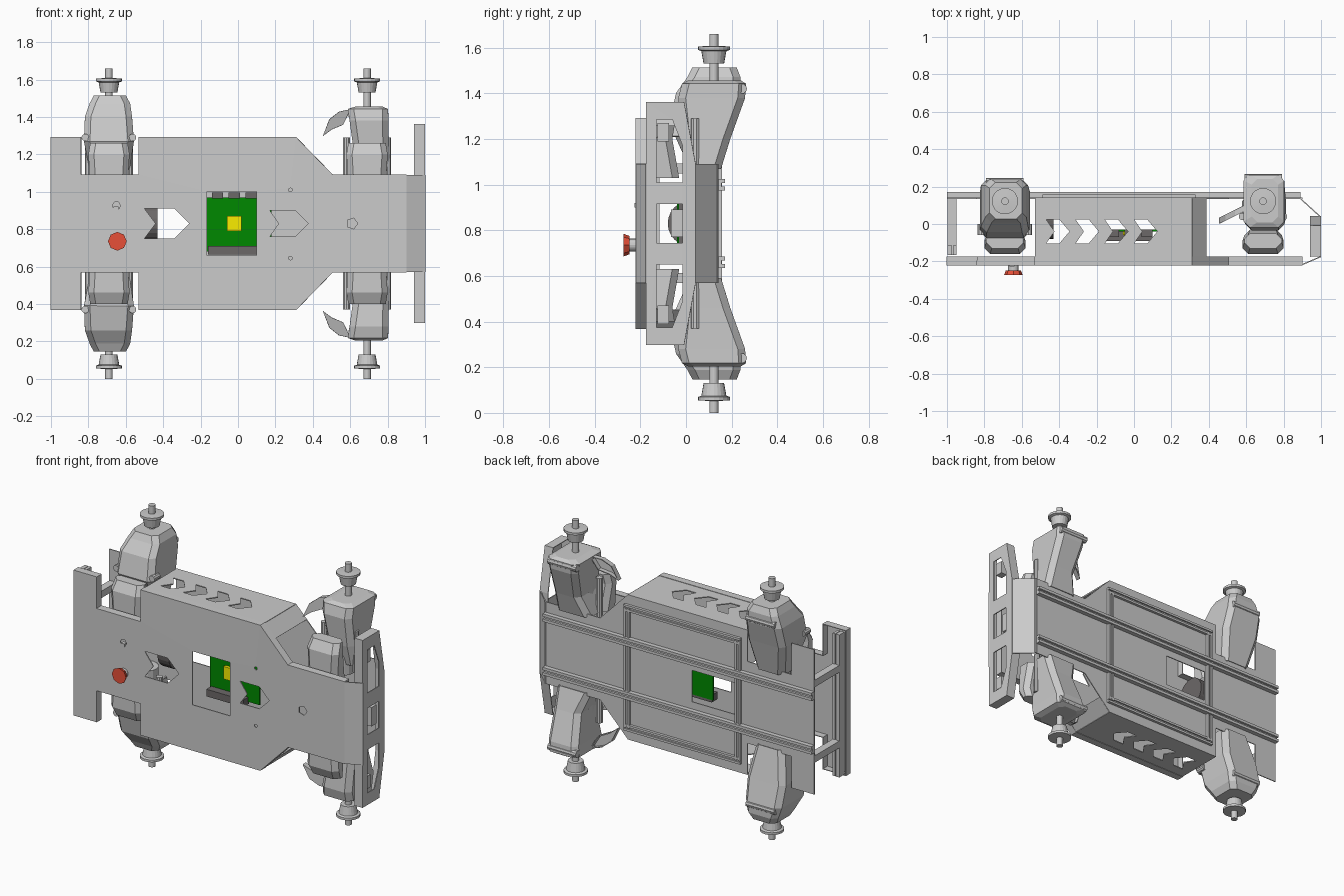
import bpy, bmesh, math
from mathutils import Vector, Matrix

if "Cube" in bpy.data.objects:
    bpy.data.objects.remove(bpy.data.objects["Cube"])

ZC = 0.83  # mirror plane between upper and lower halves


def make(name, bm, color=None, mat=None, solid=0):
    bmesh.ops.recalc_face_normals(bm, faces=bm.faces[:])
    me = bpy.data.meshes.new(name)
    bm.to_mesh(me)
    bm.free()
    ob = bpy.data.objects.new(name, me)
    bpy.context.collection.objects.link(ob)
    if color:
        m = bpy.data.materials.get(mat) or bpy.data.materials.new(mat)
        m.diffuse_color = color
        m.use_nodes = True
        m.node_tree.nodes["Principled BSDF"].inputs["Base Color"].default_value = m.diffuse_color
        me.materials.append(m)
    if solid:
        md = ob.modifiers.new("thickness", 'SOLIDIFY')
        md.thickness = solid
        md.offset = 0
    return ob


def flip(z, s):
    return ZC + s * (z - ZC)


def box(name, x0, x1, y0, y1, z0, z1, color=None, mat=None):
    bm = bmesh.new()
    bmesh.ops.create_cube(bm, size=1)
    for v in bm.verts:
        v.co = Vector(((x0 + x1) / 2 + v.co.x * (x1 - x0),
                       (y0 + y1) / 2 + v.co.y * (y1 - y0),
                       (z0 + z1) / 2 + v.co.z * (z1 - z0)))
    return make(name, bm, color, mat)


def cyl(name, c, r, length, axis, n=20, color=None, mat=None, r2=None):
    bm = bmesh.new()
    rot = {'X': Matrix.Rotation(math.pi / 2, 4, 'Y'),
           'Y': Matrix.Rotation(math.pi / 2, 4, 'X'), 'Z': Matrix()}[axis]
    bmesh.ops.create_cone(bm, cap_ends=True, segments=n, radius1=r, radius2=r2 or r,
                          depth=length, matrix=Matrix.Translation(c) @ rot)
    return make(name, bm, color, mat)


def sheet(name, outer, holes, place, depth=0, thick=0.006):
    """Flat folded sheet with cut-outs; its rim is folded back by depth."""
    bm = bmesh.new()
    edges, rim = [], []
    for k, loop in enumerate([outer] + holes):
        vs = [bm.verts.new(place(u, v, 0)) for u, v in loop]
        es = [bm.edges.new((vs[i - 1], vs[i])) for i in range(len(vs))]
        edges += es
        if k == 0:
            rim = vs
    bmesh.ops.triangle_fill(bm, use_beauty=True, use_dissolve=True, edges=edges)
    if depth:
        back = [bm.verts.new(place(u, v, depth)) for u, v in outer]
        for i in range(len(rim)):
            bm.faces.new((rim[i - 1], rim[i], back[i], back[i - 1]))
    return make(name, bm, solid=thick)


def loft(name, sections, s, solid=0):
    """Tapered box through (z, x0, x1, y0, y1) sections with clipped corners."""
    bm = bmesh.new()
    rings = []
    for z, x0, x1, y0, y1 in sections:
        c = 0.03
        pts = [(x0 + c, y0), (x1 - c, y0), (x1, y0 + c), (x1, y1 - c),
               (x1 - c, y1), (x0 + c, y1), (x0, y1 - c), (x0, y0 + c)]
        rings.append([bm.verts.new((x, y, flip(z, s))) for x, y in pts])
    for a, b in zip(rings, rings[1:]):
        for i in range(8):
            bm.faces.new((a[i - 1], a[i], b[i], b[i - 1]))
    bm.faces.new(rings[-1])
    return make(name, bm, solid=solid)


def rect(x0, x1, y0, y1):
    return [(x0, y0), (x1, y0), (x1, y1), (x0, y1)]


def ngon(x, y, r, n):
    return [(x + r * math.cos(2 * math.pi * i / n), y + r * math.sin(2 * math.pi * i / n))
            for i in range(n)]


def chevron(x, y, w, h, notch, tip):
    return [(x, y + h), (x + w - tip, y + h), (x + w, y), (x + w - tip, y - h),
            (x, y - h), (x + notch, y)]


# Main deck plates, front and back
half = [(0.90, 1.09), (0.505, 1.09), (0.31, 1.29), (-0.53, 1.29), (-0.53, 1.09),
        (-0.84, 1.09), (-0.84, 1.29), (-1.0, 1.29)]
outline = half + [(x, flip(z, -1)) for x, z in reversed(half)]
sheet("front_plate", outline,
      [chevron(-0.5, ZC, 0.24, 0.08, 0.06, 0.08), rect(-0.165, 0.1, 0.66, 1.0),
       chevron(0.17, ZC, 0.205, 0.07, 0.05, 0.07), ngon(0.61, ZC, 0.03, 5),
       ngon(0.28, 1.01, 0.01, 8), ngon(0.28, 0.645, 0.01, 8), ngon(-0.65, 0.925, 0.022, 6)],
      lambda u, v, w: (u, -0.219 + w, v), depth=0.046)
sheet("back_plate", outline, [rect(-0.44, -0.14, 0.73, 0.93)],
      lambda u, v, w: (u, 0.138, v))

# Body side panels with arrow cut-outs, and the slanted corner walls
arrows = [chevron(x, -0.04, 0.125, 0.065, 0.045, 0.055) for x in (-0.47, -0.313, -0.157, 0.0)]
for s, side in ((1, "upper"), (-1, "lower")):
    sheet(side + "_side_panel", rect(-0.53, 0.31, -0.218, 0.138), arrows,
          lambda u, v, w: (u, v, flip(1.287, s)))
    sheet(side + "_corner_wall", rect(0, 1, -0.218, 0.138), [],
          lambda u, v, w: (0.31 + 0.075 * u, v, flip(1.287 - 0.077 * u, s)))

# Nose sheets and nose bumper
sheet("nose_front_sheet", rect(0, 1, 0.57, 1.09), [],
      lambda u, v, w: (0.9 + 0.1 * u, -0.217 + 0.043 * u, v))
sheet("nose_back_sheet", rect(0, 1, 0.57, 1.09), [],
      lambda u, v, w: (0.995 - 0.11 * u, 0.04 + 0.1 * u, v))
slot = [(-0.13, 1.285), (-0.06, 1.285), (-0.015, 1.17), (-0.015, 1.01), (-0.13, 1.01)]
sheet("nose_bumper",
      [(-0.173, 1.36), (-0.01, 1.36), (0.04, 1.09), (0.04, 0.57), (-0.01, 0.3), (-0.173, 0.3)],
      [slot, [(y, flip(z, -1)) for y, z in slot], rect(-0.13, -0.015, 0.745, 0.915)],
      lambda u, v, w: (0.997 - w, u, v), depth=0.057)
for i, (y, z, h) in enumerate(((-0.1, 1.23, 0.04), (-0.04, ZC, 0.06), (-0.1, 0.43, 0.04))):
    box(f"bumper_lamp_{i}", 0.94, 0.985, y - 0.025, y + 0.025, z - h, z + h)


# Slotted rails: a core with two raised lips
def rail(name, axis, a0, a1, c, y0, y1, w):
    d = (y1 - y0) * 0.5
    for part, lo, hi, ya, yb in (("core", -w, w, y0, y0 + d),
                                 ("lip_a", -w, -w * 0.3, y0 + d, y1),
                                 ("lip_b", w * 0.3, w, y0 + d, y1)):
        if axis == 'X':
            box(f"{name}_{part}", a0, a1, ya, yb, c + lo, c + hi)
        else:
            box(f"{name}_{part}", c + lo, c + hi, ya, yb, a0, a1)


for s, side in ((1, "upper"), (-1, "lower")):
    rail(side + "_long_rail", 'X', -1.0, 0.89, flip(1.0, s), 0.142, 0.17, 0.025)
    rail(side + "_frame_rail", 'X', -0.49, 0.33, flip(1.21, s), 0.14, 0.158, 0.02)
    # Tail frame cross bars
    z = flip(1.07, s)
    box(side + "_tail_bar", -0.997, -0.95, -0.165, 0.135, z - 0.022, z + 0.022)
rail("frame_post_rear", 'Z', 0.45, 1.21, -0.47, 0.14, 0.158, 0.02)
rail("frame_post_front", 'Z', 0.45, 1.21, 0.31, 0.14, 0.158, 0.02)
box("tail_upright_outer", -0.997, -0.972, -0.165, -0.115, 0.38, 1.285)
box("tail_upright_inner", -0.968, -0.95, -0.165, -0.115, 0.38, 1.285)

# Wheel pods at the four corners
front_pod = [(1.07, 0.58, 0.81, 0.02, 0.15), (1.2, 0.625, 0.805, -0.01, 0.19),
             (1.38, 0.6, 0.8, -0.03, 0.255), (1.44, 0.59, 0.8, -0.015, 0.26),
             (1.452, 0.63, 0.77, 0.01, 0.24)]
rear_pod = [(1.07, -0.78, -0.59, 0.02, 0.15), (1.27, -0.82, -0.56, -0.07, 0.2),
            (1.4, -0.815, -0.57, -0.04, 0.235), (1.47, -0.79, -0.58, 0.01, 0.235),
            (1.51, -0.77, -0.6, 0.03, 0.22)]
hub = [(0.02, 1.44), (0.02, 1.53), (0.045, 1.53), (0.055, 1.585), (0.07, 1.59),
       (0.07, 1.605), (0.02, 1.608), (0.02, 1.66), (0, 1.66)]
fin = [(0.6, 1.44), (0.54, 1.425), (0.49, 1.385), (0.455, 1.3), (0.5, 1.335), (0.56, 1.36)]
for s, side in ((1, "upper"), (-1, "lower")):
    for end, x, pod, kz in (("front", 0.69, front_pod, 1.2), ("rear", -0.69, rear_pod, 1.29)):
        n = f"{side}_{end}_"
        loft(n + "pod", pod, s, solid=0.008)
        # Wheel hub, turned around its shaft
        bm = bmesh.new()
        vs = [bm.verts.new((x + r, 0.122, flip(z, s))) for r, z in hub]
        es = [bm.edges.new(p) for p in zip(vs, vs[1:])]
        bmesh.ops.spin(bm, geom=vs + es, cent=(x, 0.122, 0), axis=(0, 0, 1),
                       angle=2 * math.pi, steps=20)
        bmesh.ops.remove_doubles(bm, verts=bm.verts[:], dist=0.0005)
        make(n + "hub", bm)
        # Pivot pins, suspension struts and bracket
        for dx in (-0.11, 0.11):
            if end == "rear":
                cyl(n + "pivot", (x + dx * 1.15, -0.03, flip(kz, s)), 0.02, 0.06, 'Y', 10)
            cyl(n + "strut", (x + dx, 0.04, flip(1.16, s)), 0.02, 0.26, 'Z', 10)
        cyl(n + "motor", (x, 0.06, flip(1.12, s)), 0.075, 0.24, 'Z', 16)
        cyl(n + "top_pin", (x, 0.245 if end == "front" else 0.225, flip(1.42, s)),
            0.022, 0.2, 'X', 10)
        loft(n + "bracket", [(1.03, x - 0.1, x + 0.1, -0.16, -0.03),
                             (1.2, x - 0.11, x + 0.11, -0.16, -0.06),
                             (1.26, x - 0.1, x + 0.1, -0.13, -0.05)], s)
    # Curved winglet ahead of the front pod
    sheet(side + "_winglet", fin, [], lambda u, v, w: (u, 0.0 + (u - 0.45) * 0.5 + w, flip(v, s)),
          depth=0.03)

# Control board behind the window
green, dark = (0.0, 0.25, 0.0, 1), (0.15, 0.14, 0.14, 1)
box("control_board", -0.17, 0.18, -0.04, -0.03, 0.68, 0.97, green, "green")
box("processor", -0.06, 0.02, -0.06, -0.04, 0.79, 0.87, (0.95, 0.85, 0.0, 1), "yellow")
box("connector_strip", -0.16, 0.1, -0.09, -0.03, 0.665, 0.71, dark, "dark")
for x in (-0.14, -0.05, 0.04):
    box("terminal_block", x, x + 0.06, -0.07, -0.03, 0.965, 0.995, dark, "dark")
cyl("motor_drum", (-0.47, 0.02, ZC), 0.1, 0.08, 'X', 24, dark, "dark")

# Emergency stop button and key switch
red = (0.8, 0.08, 0.04, 1)
cyl("stop_button_stem", (-0.645, -0.235, 0.735), 0.028, 0.03, 'Y', 16)
cyl("stop_button_cap", (-0.645, -0.261, 0.735), 0.04, 0.026, 'Y', 8, red, "red", r2=0.05)
box("key_switch", -0.665, -0.64, -0.226, -0.2, 0.9, 0.92)
